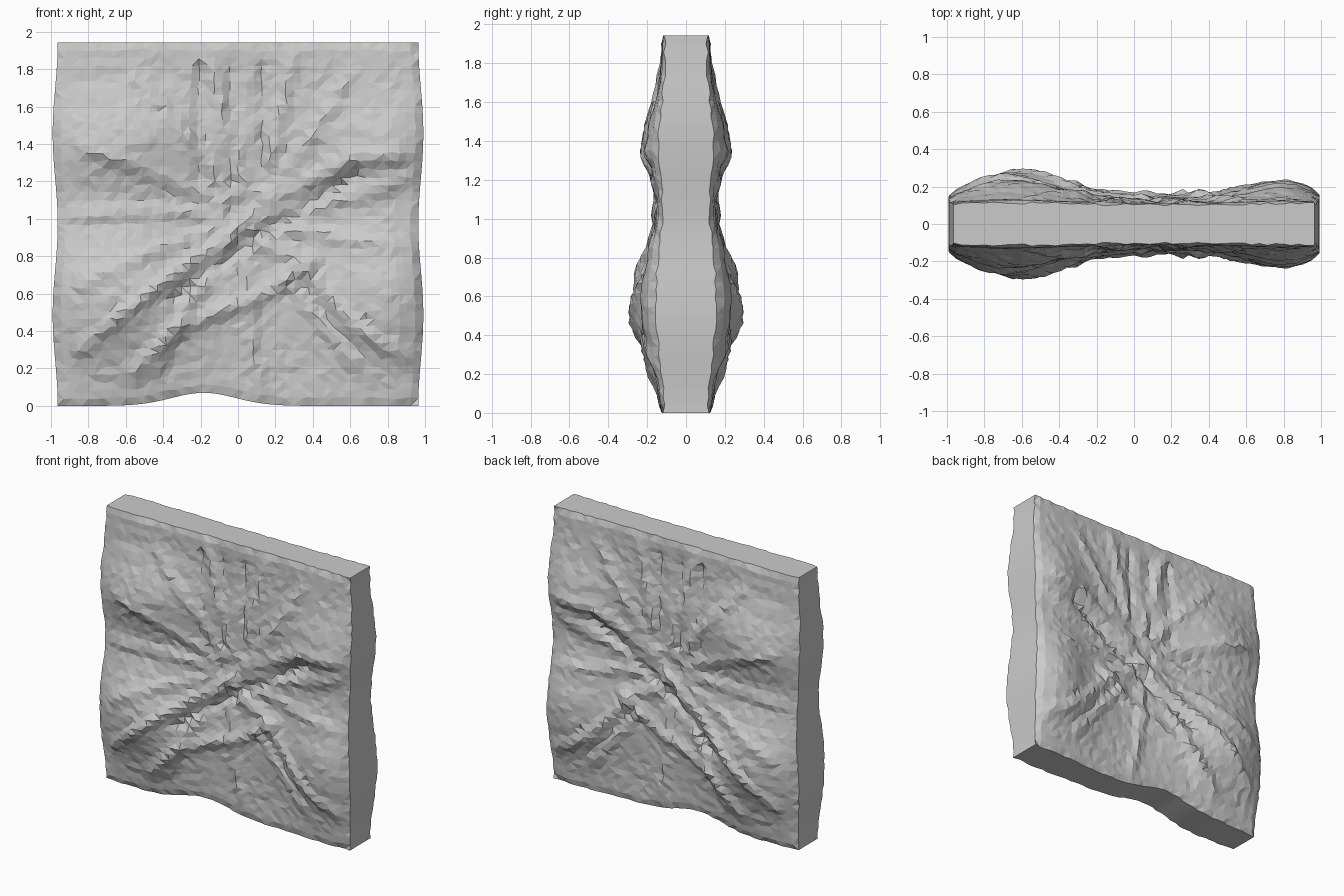
import bpy, bmesh, math, random
from mathutils import Vector

if "Cube" in bpy.data.objects:
    bpy.data.objects.remove(bpy.data.objects["Cube"])

random.seed(4)
N = 46          # cells per side of the cushion face
TOP = 1.943


def bump(t, centre, width):
    return math.exp(-((t - centre) / width) ** 2)


# Main folds: the long diagonal and the strands crossing under it
MAIN = [[(-.85, .3), (-.4, .66), (.3, 1.17), (.62, 1.33), (.97, 1.34)],
        [(.05, .96), (.35, .74), (.62, .42), (.92, .25)],
        [(-.55, .18), (-.36, .4), (.15, .6), (.4, .78)]]
FOLDS = [(.032, .065, path) for path in MAIN]

# Groove below the diagonal
FOLDS.append((-.03, .05, [(-.35, .58), (.1, .9), (.65, 1.24)]))

# Finer folds fan out from the pinched centre, bending as they go
KNOT = Vector((.05, 1))
for degrees in (8, 48, 68, 98, 122, 150, 172, 195, 232, 268, 300, 345):
    a = math.radians(degrees)
    path = [KNOT + Vector((math.cos(a + r * .12), math.sin(a + r * .12))) * r
            for r in (.15, .4, .65, .95)]
    FOLDS.append((.021, .055, path))

# Upright pleats in the upper half
for x in (-.2, -.03, .12):
    FOLDS.append((-.022, .045, [(x, 1.2), (x, 1.8)]))


def distance(p, path):
    best = 9
    for a, b in zip(path, path[1:]):
        a, b = Vector(a), Vector(b)
        d = b - a
        s = max(0, min(1, (p - a).dot(d) / d.length_squared))
        best = min(best, (p - a - d * s).length)
    return best


def half_depth(x, z, edge):
    """Four soft puffs, fold relief and a narrow flat rim."""
    across = .14 + .14 * bump(x, -.63, .36) + .10 * bump(x, .8, .27)
    upward = .13 + .15 * bump(z, .57, .36) + .10 * bump(z, 1.4, .24)
    puff = (upward - .11) / .17
    fade = min(1, edge / .15)
    depth = .11 + (across - .11) * puff * (.65 + .35 * math.sqrt(fade))
    p = Vector((x, z))
    fold = sum(h * max(0, 1 - distance(p, path) / w) for h, w, path in FOLDS)
    depth += fade * (fold - .005 + random.uniform(-.005, .005))
    if edge < 1e-4:
        depth = depth * .92 + random.uniform(-.007, .007)
    return depth


bm = bmesh.new()
front, back = [], []
for j in range(N + 1):
    for i in range(N + 1):
        u, v = -1 + 2 * i / N, j / N
        hem = .07 * bump(u, -.19, .25)              # raised lower edge
        z = hem + (TOP - hem) * v
        x = u * (.964 + .027 * math.sin(math.tau * v) ** 2)  # wavy sides
        edge = min(1 - abs(u), 2 * v, 2 - 2 * v)
        if edge > 1e-4:                             # irregular facets
            x += random.uniform(-.007, .007)
            z += random.uniform(-.007, .007)
        y = half_depth(x, z, edge)
        front.append(bm.verts.new((x, -y, z)))
        back.append(bm.verts.new((x, y, z)))

# Two mirrored padded faces
W = N + 1
for j in range(N):
    for i in range(N):
        q = [j * W + i, j * W + i + 1, (j + 1) * W + i + 1, (j + 1) * W + i]
        bm.faces.new([front[k] for k in q])
        bm.faces.new([back[k] for k in reversed(q)])

# Rim joining them
rim = ([i for i in range(N)] + [j * W + N for j in range(N)]
       + [N * W + i for i in range(N, 0, -1)] + [j * W for j in range(N, 0, -1)])
for a, b in zip(rim, rim[1:] + rim[:1]):
    bm.faces.new([front[b], front[a], back[a], back[b]])

bmesh.ops.recalc_face_normals(bm, faces=bm.faces)
bmesh.ops.triangulate(bm, faces=bm.faces)
mesh = bpy.data.meshes.new("creased_cushion")
bm.to_mesh(mesh)
bm.free()
cushion = bpy.data.objects.new("creased_cushion", mesh)
bpy.context.collection.objects.link(cushion)
